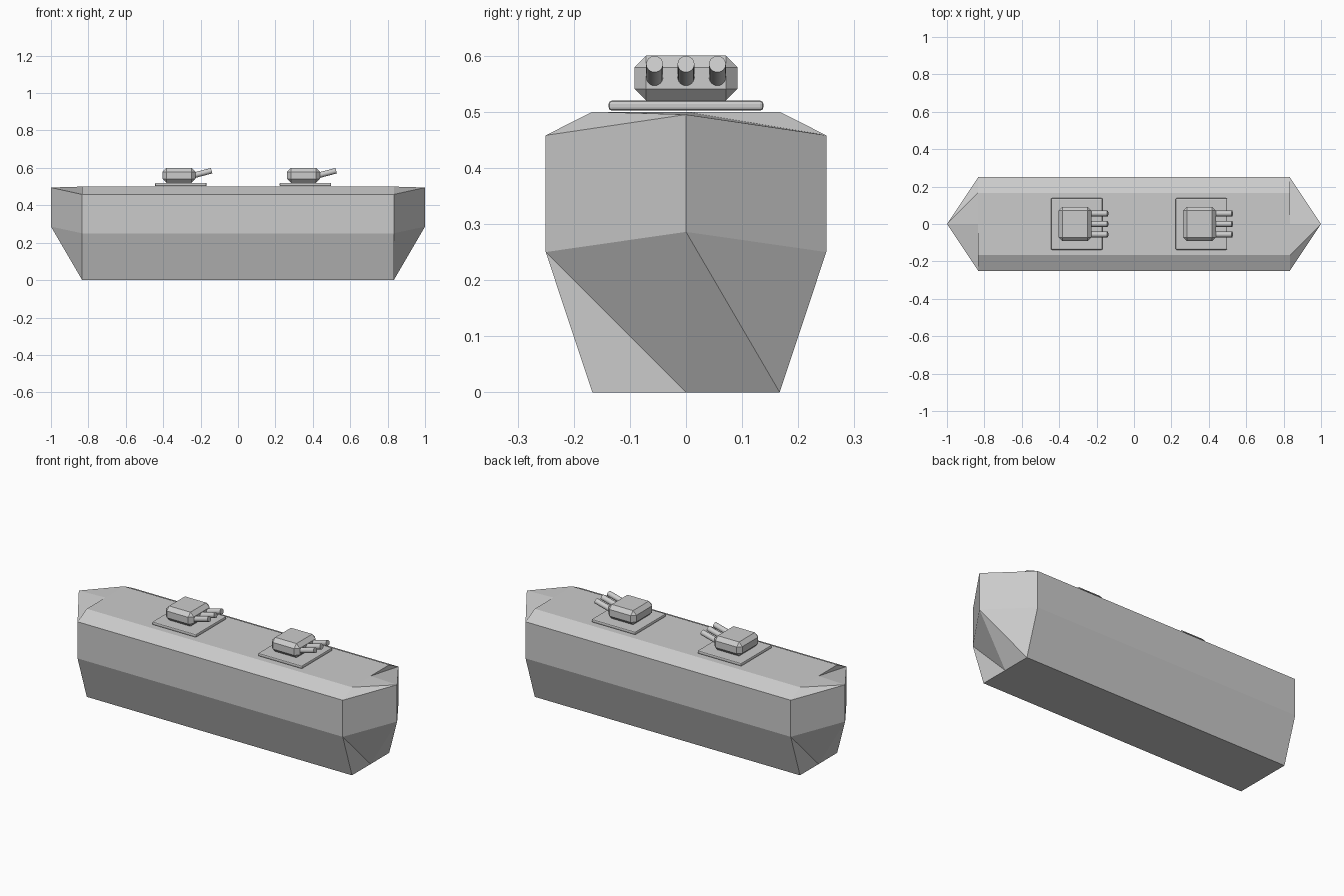
import bpy, math
from mathutils import Vector

if "Cube" in bpy.data.objects:
    bpy.data.objects.remove(bpy.data.objects["Cube"])


def add_mesh(name, verts, faces):
    mesh = bpy.data.meshes.new(name)
    mesh.from_pydata(verts, [], faces)
    mesh.update()
    obj = bpy.data.objects.new(name, mesh)
    bpy.context.collection.objects.link(obj)
    return obj


# Hull: one prism section, ends twisted 180 degrees from each other
E = 0.833
section = [(-0.167, 0), (0, 0), (0.167, 0), (0.25, 0.25), (0.25, 0.458),
           (0.167, 0.5), (0, 0.5), (-0.167, 0.5), (-0.25, 0.458), (-0.25, 0.25)]
N = len(section)
verts, faces = [], []
for s in (1, -1):
    verts += [(s * E, s * y, z) for y, z in section]
    verts += [(s * 1.0, 0, 0.286), (s * 1.0, 0, 0.495)]
    o = 0 if s == 1 else N + 2
    low, high = N, N + 1
    end = [(1, 2, low), (2, 3, low), (3, 4, high, low), (4, 6, high),
           (4, 5, 6), (6, 7, high), (7, 8, high), (8, 9, low, high),
           (9, 1, low), (9, 0, 1)]
    faces += [tuple(o + i for i in f) for f in end]
# the y-mirrored index on the far end joins matching sides
mirror = {0: 2, 1: 1, 2: 0, 3: 9, 4: 8, 5: 7, 6: 6, 7: 5, 8: 4, 9: 3}
for i in range(N):
    j = (i + 1) % N
    faces.append((j, i, N + 2 + mirror[i], N + 2 + mirror[j]))
hull = add_mesh("hull", verts, faces)


def box(name, x0, x1, w, z0, z1, bevel, segments=1):
    bpy.ops.mesh.primitive_cube_add(size=1, location=((x0 + x1) / 2, 0, (z0 + z1) / 2))
    obj = bpy.context.object
    obj.name = name
    obj.scale = (x1 - x0, 2 * w, z1 - z0)
    bpy.ops.object.transform_apply(location=False, rotation=False, scale=True)
    mod = obj.modifiers.new("bevel", 'BEVEL')
    mod.width = bevel
    mod.segments = segments
    return obj


def barrel(name, a, b, radius):
    a, b = Vector(a), Vector(b)
    bpy.ops.mesh.primitive_cylinder_add(vertices=24, radius=radius,
                                        depth=(b - a).length, location=(a + b) / 2)
    obj = bpy.context.object
    obj.name = name
    obj.rotation_euler = (b - a).to_track_quat('Z', 'Y').to_euler()
    bpy.ops.object.shade_smooth_by_angle(angle=math.radians(40))


# Two identical gun turrets on deck plates
for label, dx in (("rear", 0.0), ("fore", 0.666)):
    box(label + "_turret_plate", -0.444 + dx, -0.168 + dx, 0.138, 0.502, 0.52, 0.006, 2)
    box(label + "_turret_house", -0.404 + dx, -0.228 + dx, 0.092, 0.52, 0.6, 0.021)
    for k in (-1, 0, 1):
        barrel(f"{label}_gun_barrel_{k + 2}", (-0.27 + dx, k * 0.056, 0.551),
               (-0.141 + dx, k * 0.056, 0.585), 0.015)
